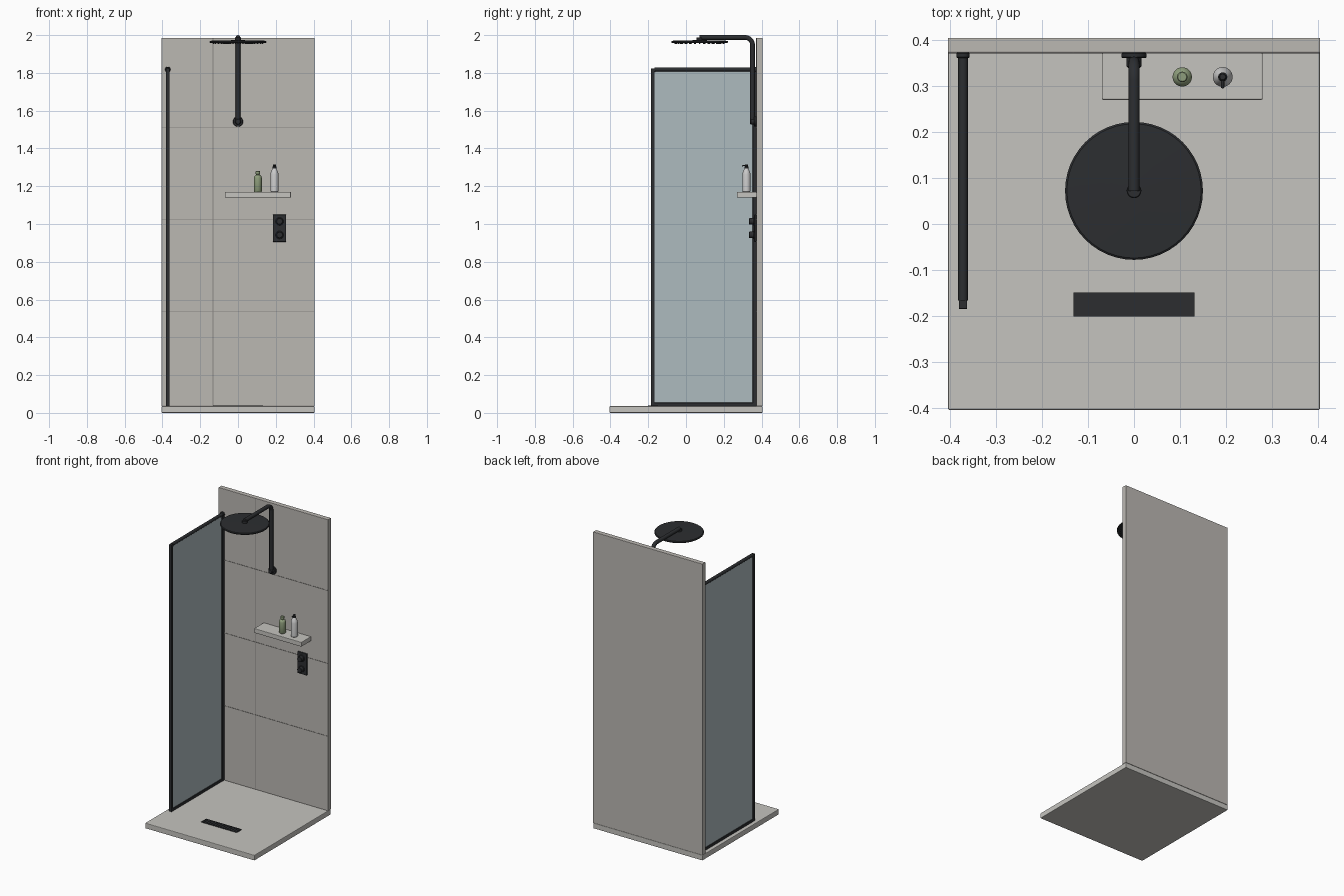
import bpy, bmesh, math
from math import pi, sin, cos
from mathutils import Matrix, Vector

if "Cube" in bpy.data.objects:
    bpy.data.objects.remove(bpy.data.objects["Cube"])


def mat(name, r, g, b):
    m = bpy.data.materials.new(name)
    m.diffuse_color = (r, g, b, 1)
    m.use_nodes = True
    m.node_tree.nodes["Principled BSDF"].inputs["Base Color"].default_value = m.diffuse_color
    return m


STONE = mat("stone", 0.50, 0.48, 0.45)
TRAY = mat("tray_stone", 0.56, 0.55, 0.52)
SEAM = mat("grout", 0.25, 0.24, 0.23)
BLACK = mat("matt_black", 0.025, 0.027, 0.03)
GLASS = mat("smoked_glass", 0.42, 0.50, 0.52)
GREEN = mat("green_bottle", 0.27, 0.34, 0.20)
WHITE = mat("white_bottle", 0.75, 0.75, 0.74)


def finish(name, bm, material, smooth=True):
    me = bpy.data.meshes.new(name)
    bm.to_mesh(me)
    bm.free()
    ob = bpy.data.objects.new(name, me)
    bpy.context.collection.objects.link(ob)
    me.materials.append(material)
    if smooth:
        bpy.ops.object.select_all(action='DESELECT')
        ob.select_set(True)
        bpy.context.view_layer.objects.active = ob
        bpy.ops.object.shade_smooth_by_angle(angle=math.radians(35))
    return ob


def add_box(bm, x, y, z):
    size = [b - a for a, b in (x, y, z)]
    mid = [(a + b) / 2 for a, b in (x, y, z)]
    bmesh.ops.create_cube(bm, size=1, matrix=Matrix.Translation(mid) @ Matrix.Diagonal((*size, 1)))


def box(name, x, y, z, material, bevel=0.0):
    bm = bmesh.new()
    add_box(bm, x, y, z)
    ob = finish(name, bm, material, False)
    if bevel:
        mod = ob.modifiers.new("bevel", 'BEVEL')
        mod.width, mod.segments = bevel, 2
    return ob


def lathe(name, profile, loc, material, axis='Z', n=32):
    """Spin (radius, height) points; axis 'Y' points the height toward -y."""
    bm = bmesh.new()
    vs = [bm.verts.new((r, 0, h)) for r, h in profile]
    es = [bm.edges.new(p) for p in zip(vs, vs[1:])]
    bmesh.ops.spin(bm, geom=vs + es, axis=(0, 0, 1), cent=(0, 0, 0), angle=2 * pi, steps=n)
    bmesh.ops.remove_doubles(bm, verts=bm.verts, dist=1e-5)
    bmesh.ops.recalc_face_normals(bm, faces=bm.faces)
    rot = Matrix.Rotation(pi / 2, 4, 'X') if axis == 'Y' else Matrix()
    bm.transform(Matrix.Translation(loc) @ rot)
    return finish(name, bm, material)


def disc(name, r, h, loc, material, axis='Z', n=32, b=0.002):
    return lathe(name, [(0, 0), (r - b, 0), (r, b), (r, h - b), (r - b, h), (0, h)], loc, material, axis, n)


def tube(name, pts, radius, material):
    cu = bpy.data.curves.new(name, 'CURVE')
    cu.dimensions = '3D'
    cu.bevel_depth, cu.bevel_resolution, cu.use_fill_caps = radius, 4, True
    sp = cu.splines.new('POLY')
    sp.points.add(len(pts) - 1)
    for p, co in zip(sp.points, pts):
        p.co = (*co, 1)
    tmp = bpy.data.objects.new(name + "_path", cu)
    bpy.context.collection.objects.link(tmp)
    bpy.context.view_layer.update()
    me = bpy.data.meshes.new_from_object(tmp.evaluated_get(bpy.context.evaluated_depsgraph_get()))
    bpy.data.objects.remove(tmp)
    bm = bmesh.new()
    bm.from_mesh(me)
    for f in bm.faces:
        f.material_index = 0
    return finish(name, bm, material)


# Tray and back wall
W = 0.405
FACE = 0.373
box("shower_tray", (-W, W), (-W, W), (0, 0.036), TRAY, 0.004)
box("back_wall", (-W, W), (FACE, W), (0.036, 1.985), STONE, 0.002)

# Thin grout seams on the wall
for i, z in enumerate((0.535, 1.022, 1.51)):
    box(f"wall_seam_{i + 1}", (-W, W), (FACE - 0.0015, FACE + 0.002), (z - 0.002, z + 0.002), SEAM)
box("wall_seam_vertical", (-0.134, -0.131), (FACE - 0.0012, FACE + 0.002), (0.036, 1.984), SEAM)

# Floor drain: frame, base and slats
bm = bmesh.new()
add_box(bm, (-0.132, 0.132), (-0.201, -0.149), (0.034, 0.0375))
for y in (-0.201, -0.154):
    add_box(bm, (-0.132, 0.132), (y, y + 0.005), (0.034, 0.040))
for x in (-0.132, 0.127):
    add_box(bm, (x, x + 0.005), (-0.201, -0.149), (0.034, 0.040))
for i in range(15):
    x = -0.119 + i * 0.017
    add_box(bm, (x - 0.005, x + 0.005), (-0.197, -0.153), (0.035, 0.0395))
finish("floor_drain", bm, BLACK, False)

# Glass screen with black frame
GX = -0.372
box("glass_panel", (GX - 0.004, GX + 0.004), (-0.178, 0.36), (0.045, 1.815), GLASS)
box("screen_front_post", (GX - 0.009, GX + 0.009), (-0.185, -0.167), (0.036, 1.815), BLACK, 0.002)
box("screen_wall_post", (GX - 0.010, GX + 0.010), (0.353, FACE), (0.036, 1.815), BLACK, 0.002)
box("screen_bottom_rail", (GX - 0.009, GX + 0.009), (-0.18, 0.365), (0.036, 0.054), BLACK, 0.002)
tube("screen_top_rail", [(GX, -0.167, 1.818), (GX, 0.365, 1.818)], 0.0105, BLACK)
box("screen_rail_end", (GX - 0.009, GX + 0.009), (-0.185, -0.160), (1.806, 1.824), BLACK, 0.002)
disc("screen_rail_flange", 0.0145, 0.012, (GX, FACE, 1.818), BLACK, 'Y')

# Shower arm: riser, bend and overhead run
PY, PZ, R, B = 0.352, 1.9875, 0.0125, 0.04
bend = [(0, PY - B + B * cos(a), PZ - B + B * sin(a)) for a in (pi / 2 * i / 10 for i in range(11))]
tube("shower_arm", [(0, PY, 1.542)] + bend + [(0, 0.072, PZ)], R, BLACK)
disc("arm_wall_flange", 0.027, 0.012, (0, FACE, 1.542), BLACK, 'Y')
disc("arm_elbow", 0.016, 0.034, (0, FACE, 1.542), BLACK, 'Y', b=0.004)

# Rain head with nozzle rings beneath
HY = 0.072
lathe("rain_head", [(0, 1.958), (0.146, 1.958), (0.15, 1.961), (0.15, 1.967), (0.146, 1.970),
                    (0.03, 1.973), (0, 1.973)], (0, HY, 0), BLACK, n=48)
disc("head_joint", 0.016, 0.022, (0, HY, 1.966), BLACK, n=24)
bm = bmesh.new()
for ring in range(1, 6):
    count = ring * 6
    for i in range(count):
        a = 2 * pi * i / count
        p = Vector((0.026 * ring * cos(a), HY + 0.026 * ring * sin(a), 1.9555))
        bmesh.ops.create_cone(bm, cap_ends=True, segments=8, radius1=0.003, radius2=0.004,
                              depth=0.007, matrix=Matrix.Translation(p))
finish("head_nozzles", bm, BLACK)

# Shelf
box("shelf", (-0.07, 0.28), (0.27, FACE), (1.14, 1.17), TRAY, 0.003)

# Green bottle
lathe("green_bottle", [(0, 0), (0.019, 0), (0.021, 0.003), (0.021, 0.074), (0.019, 0.082), (0.013, 0.088),
                       (0.010, 0.090), (0.010, 0.094), (0, 0.094)], (0.105, 0.32, 1.17), GREEN)
disc("green_bottle_cap", 0.0115, 0.018, (0.105, 0.32, 1.262), GREEN, n=24)

# White pump bottle
lathe("white_bottle", [(0, 0), (0.019, 0), (0.0215, 0.003), (0.0215, 0.092), (0.019, 0.105), (0.013, 0.118),
                       (0.010, 0.124), (0, 0.124)], (0.193, 0.32, 1.17), WHITE)
disc("pump_collar", 0.010, 0.012, (0.193, 0.32, 1.293), BLACK, n=24)
disc("pump_head", 0.008, 0.011, (0.193, 0.32, 1.304), BLACK, n=24)
tube("pump_spout", [(0.193, 0.32, 1.310), (0.193, 0.303, 1.310), (0.193, 0.297, 1.306)], 0.0035, BLACK)

# Control plate with two knobs
box("control_plate", (0.185, 0.255), (0.361, FACE), (0.905, 1.05), BLACK, 0.004)
for name, z in (("upper", 1.014), ("lower", 0.942)):
    disc(f"{name}_knob_base", 0.021, 0.005, (0.22, 0.362, z), BLACK, 'Y')
    disc(f"{name}_knob", 0.017, 0.027, (0.22, 0.361, z), BLACK, 'Y')
